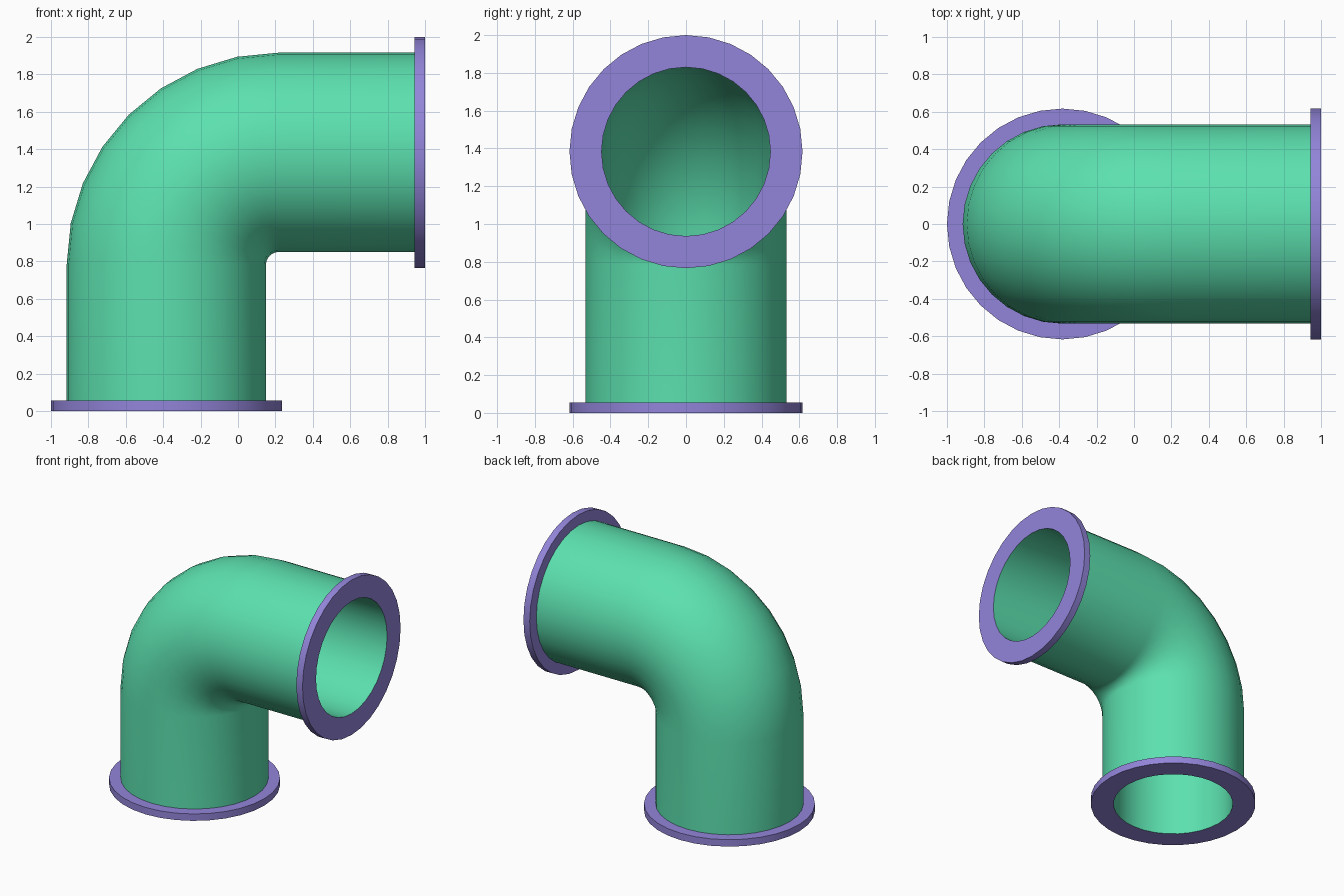
import bpy, bmesh
from math import sin, cos, pi, radians
from mathutils import Vector

if "Cube" in bpy.data.objects:
    bpy.data.objects.remove(bpy.data.objects["Cube"])

SIDES, STEPS = 32, 8
AXIS_X, AXIS_Z = -0.383, 1.383        # centre lines of the two pipe arms
BEND, OUTER, INNER = 0.6, 0.533, 0.447
FLANGE, THICK = 0.617, 0.055


def material(name, color):
    m = bpy.data.materials.new(name)
    m.diffuse_color = color
    m.use_nodes = True
    m.node_tree.nodes["Principled BSDF"].inputs["Base Color"].default_value = m.diffuse_color
    return m


def ring(centre, angle, r):
    """Circle across the pipe; angle 0 faces up, pi/2 faces +x."""
    u, v = Vector((-cos(angle), 0, sin(angle))), Vector((0, 1, 0))
    return [Vector(centre) + r * (cos(t) * u + sin(t) * v)
            for t in (2 * pi * i / SIDES for i in range(SIDES))]


def loft(name, rings, mat):
    """Skin the rings into a closed, hollow solid."""
    bm = bmesh.new()
    rows = [[bm.verts.new(p) for p in r] for r in rings]
    for k, a in enumerate(rows):
        b = rows[(k + 1) % len(rows)]
        for i in range(SIDES):
            j = (i + 1) % SIDES
            bm.faces.new((a[i], a[j], b[j], b[i]))
    bmesh.ops.recalc_face_normals(bm, faces=bm.faces)
    me = bpy.data.meshes.new(name)
    bm.to_mesh(me)
    bm.free()
    me.materials.append(mat)
    ob = bpy.data.objects.new(name, me)
    bpy.context.collection.objects.link(ob)
    bpy.ops.object.select_all(action='DESELECT')
    ob.select_set(True)
    bpy.context.view_layer.objects.active = ob
    bpy.ops.object.shade_smooth_by_angle(angle=radians(30))


def wall(r, inset):
    """Rings of one pipe wall, from the foot round the bend to the mouth."""
    out = [ring((AXIS_X, 0, inset), 0, r)]
    for k in range(STEPS + 1):
        a = pi / 2 * k / STEPS
        c = (AXIS_X + BEND * (1 - cos(a)), 0, AXIS_Z - BEND * (1 - sin(a)))
        out.append(ring(c, a, r))
    return out + [ring((1 - inset, 0, AXIS_Z), pi / 2, r)]


green = material("pipe_green", (0.107, 0.75, 0.43, 1))
purple = material("flange_purple", (0.29, 0.235, 0.70, 1))

# Hollow elbow: the inner wall runs through the flanges to their faces
loft("elbow_pipe", wall(OUTER, THICK) + wall(INNER, 0)[::-1], green)

# Flange rings at the foot and the mouth
profile = [(INNER, 0), (FLANGE, 0), (FLANGE, THICK), (OUTER, THICK)]
loft("bottom_flange", [ring((AXIS_X, 0, d), 0, r) for r, d in profile], purple)
loft("side_flange", [ring((1 - d, 0, AXIS_Z), pi / 2, r) for r, d in profile], purple)
